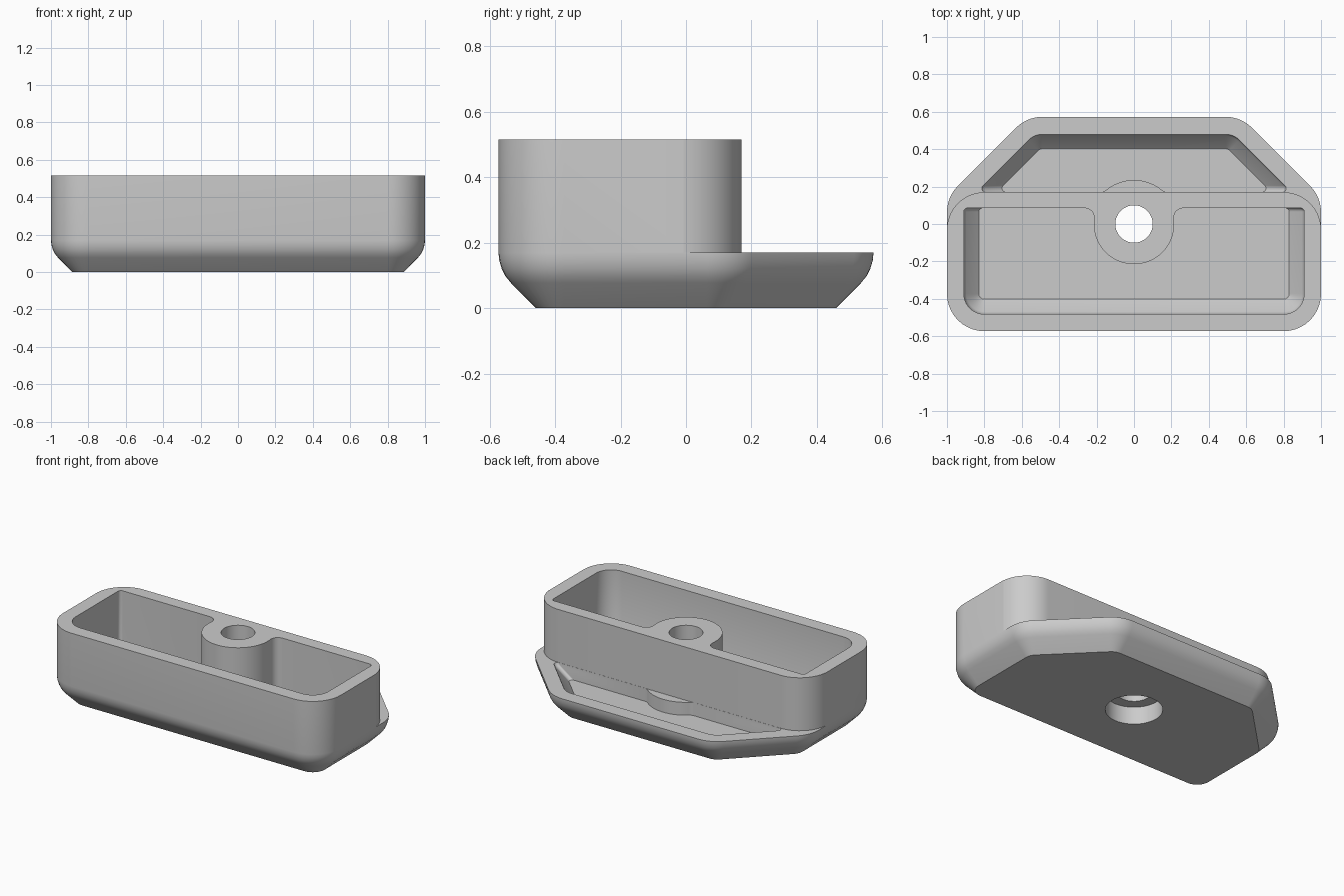
import bpy, bmesh
from math import pi, tan, cos, sin, atan2
from mathutils import Vector

old = bpy.data.objects.get("Cube")
if old:
    bpy.data.objects.remove(old, do_unlink=True)

TOP, RIM, FLOOR = 0.515, 0.17, 0.085
DEPTH = 0.573
WALL_BACK = 0.17


def arc(cx, cy, r, a0, a1, n):
    return [(cx + r * cos(a0 + (a1 - a0) * i / n), cy + r * sin(a0 + (a1 - a0) * i / n))
            for i in range(n + 1)]


def rounded_loop(corners, radii, weights, inset, n=10):
    """Counter-clockwise polygon, each edge moved in by inset * weight, corners rounded."""
    pts = [Vector(c) for c in corners]
    count = len(pts)
    lines = []
    for i in range(count):
        d = (pts[(i + 1) % count] - pts[i]).normalized()
        lines.append((pts[i] + Vector((-d.y, d.x)) * inset * weights[i], d))
    loop = []
    for i in range(count):
        (p, d), (q, e) = lines[i - 1], lines[i]
        cross = d.x * e.y - d.y * e.x
        w = q - p
        corner = p + d * ((w.x * e.y - w.y * e.x) / cross)
        turn = d.angle(e)
        r = max(radii[i] - inset, 0.02)
        start = corner - d * r * tan(turn / 2)
        centre = start + Vector((-d.y, d.x)) * r
        a0 = atan2(start.y - centre.y, start.x - centre.x)
        loop += arc(centre.x, centre.y, r, a0, a0 + turn, n)
    return loop


def loft(name, rings):
    """Closed solid through rings of (z, loop)."""
    bm = bmesh.new()
    layers = [[bm.verts.new((x, y, z)) for x, y in loop] for z, loop in rings]
    bm.faces.new(layers[0])
    bm.faces.new(layers[-1])
    for low, high in zip(layers, layers[1:]):
        for i in range(len(low)):
            j = (i + 1) % len(low)
            bm.faces.new((low[i], low[j], high[j], high[i]))
    bmesh.ops.recalc_face_normals(bm, faces=bm.faces)
    mesh = bpy.data.meshes.new(name)
    bm.to_mesh(mesh)
    bm.free()
    obj = bpy.data.objects.new(name, mesh)
    bpy.context.collection.objects.link(obj)
    return obj


def prism(name, loop, z0, z1):
    return loft(name, [(z0, loop), (z1, loop)])


def subtract(target, cutter):
    mod = target.modifiers.new("cut", "BOOLEAN")
    mod.operation, mod.solver, mod.object = "DIFFERENCE", "EXACT", cutter
    bpy.context.view_layer.objects.active = target
    bpy.ops.object.modifier_apply(modifier=mod.name)
    bpy.data.objects.remove(cutter, do_unlink=True)


def flared_boss(r, wall, fillet, side):
    """Round boss joined to a wall at y = wall by fillets; side is the way it bulges."""
    cy = wall + side * fillet
    cx = ((r + fillet) ** 2 - cy ** 2) ** 0.5
    a = atan2(cy, cx)
    half = arc(cx, cy, fillet, -side * pi / 2, a - side * pi, 6)
    if side > 0:
        half = arc(cx, cy, fillet, 1.5 * pi, a + pi, 6)
    else:
        half = arc(cx, cy, fillet, pi / 2, a + pi, 6)
    round_part = arc(0, 0, r, a, side * pi / 2, 20)[1:]
    right = [(cx, wall - side * 0.1)] + half + round_part
    return right + [(-x, y) for x, y in reversed(right[:-1])]


# Body: one outline with a bevelled underside
outline = [(-1, -DEPTH), (1, -DEPTH), (1, 0.145), (0.572, DEPTH), (-0.572, DEPTH), (-1, 0.145)]
bevel = [(0, 0.115), (0.077, 0.038), (0.098, 0.021), (0.12, 0.01), (0.145, 0.0025), (0.169, 0)]
bevel.append((TOP, 0))
body = loft("tray_body", [(z, rounded_loop(outline, [0.2] * 6, [1] * 6, i)) for z, i in bevel])

# Lower the back part to the rim, leaving the box with rounded back corners
corner = arc(0.8, WALL_BACK - 0.2, 0.2, 0, pi / 2, 14)[1:]
edge = [(1.2, corner[0][1])] + corner
step = edge + [(-x, y) for x, y in reversed(edge)] + [(-1.2, 0.9), (1.2, 0.9)]
subtract(body, prism("step_cutter", step, RIM, 1))

# Pockets share a sloped lower wall
slope = [(FLOOR, 0.08), (0.152, 0.013), (0.164, 0.005), (0.183, 0), (0.8, 0)]

# Front pocket, around the screw boss
box = [(-0.91, -0.482), (0.91, -0.482), (0.91, 0.085), (-0.91, 0.085)]
pocket = loft("front_pocket_cutter",
              [(z, rounded_loop(box, [0.11, 0.11, 0.02, 0.02], [1, 1, 0, 1], i)) for z, i in slope])
subtract(pocket, prism("boss", flared_boss(0.215, 0.085, 0.05, -1), -0.1, 1))
subtract(body, pocket)

# Back pocket, around the low bulge of the boss
y0 = WALL_BACK + 0.001
back = [(-1.018 + y0, y0), (1.018 - y0, y0), (0.535, 0.483), (-0.535, 0.483)]
pocket = loft("back_pocket_cutter",
              [(z, rounded_loop(back, [0.02, 0.02, 0.11, 0.11], [0, 1, 1, 1], i)) for z, i in slope])
subtract(pocket, prism("bulge", flared_boss(0.235, WALL_BACK, 0.05, 1), -0.1, RIM - 0.001))
subtract(body, pocket)

# Screw hole and wider recess from below
for r, z1 in ((0.1, 1), (0.17, 0.115)):
    subtract(body, prism("hole_cutter", arc(0, 0, r, 0, 2 * pi, 48)[:-1], -0.1, z1))

# Colour and shading
grey = bpy.data.materials.new("plain_grey")
grey.use_nodes = True
colour = (0.6, 0.6, 0.6, 1)
grey.diffuse_color = colour
grey.node_tree.nodes["Principled BSDF"].inputs["Base Color"].default_value = colour
body.data.materials.clear()
body.data.materials.append(grey)
for face in body.data.polygons:
    face.material_index = 0
bpy.ops.object.select_all(action="DESELECT")
body.select_set(True)
bpy.context.view_layer.objects.active = body
bpy.ops.object.shade_smooth_by_angle(angle=pi / 6)
